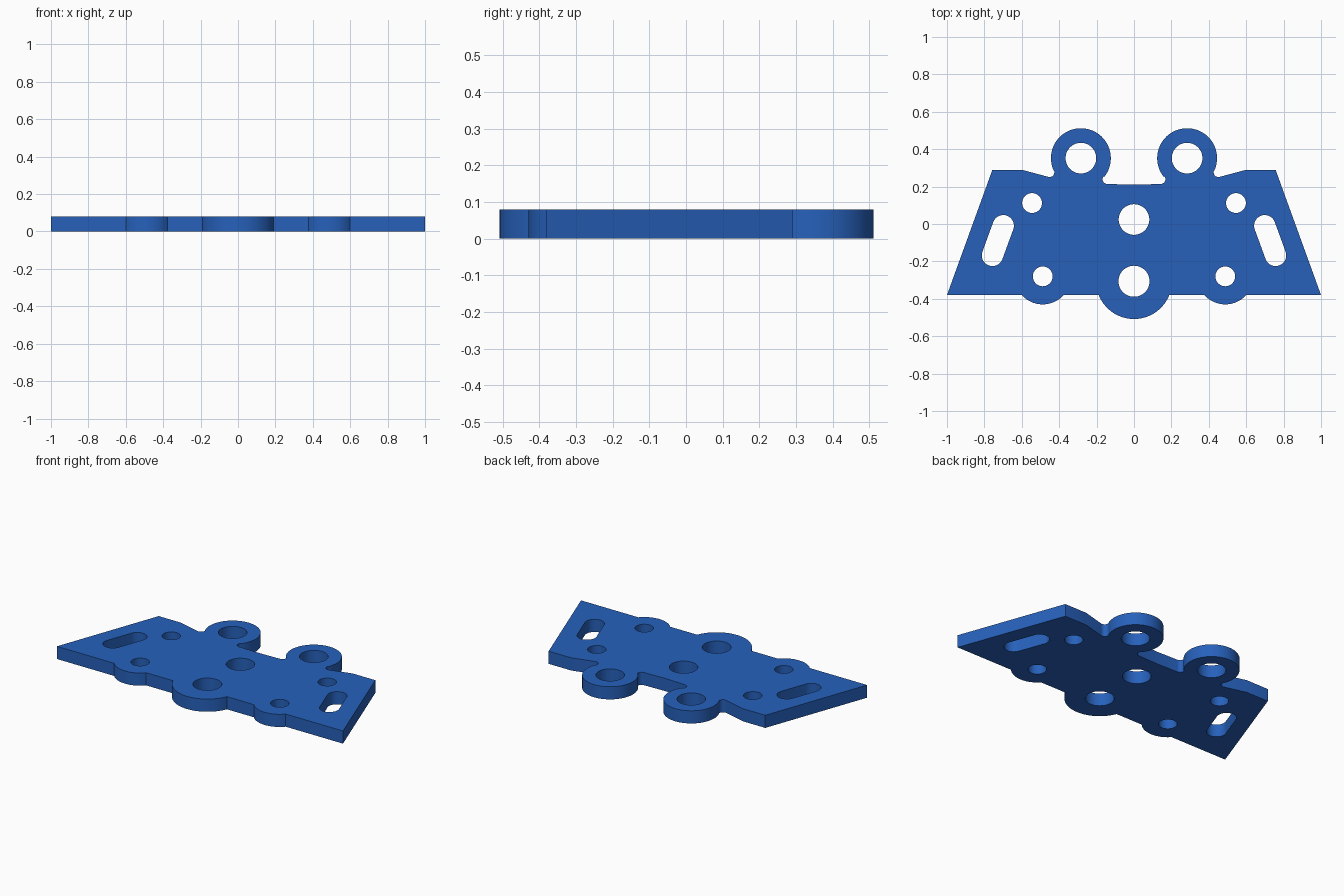
import bpy, bmesh
from math import radians, cos, sin, atan2, degrees, asin

if "Cube" in bpy.data.objects:
    bpy.data.objects.remove(bpy.data.objects["Cube"])

THICK = 0.08


def arc(cx, cy, r, a0, a1, n=16):
    """Points along an arc, angles in degrees."""
    return [(cx + r * cos(radians(a0 + (a1 - a0) * i / n)),
             cy + r * sin(radians(a0 + (a1 - a0) * i / n))) for i in range(n + 1)]


def circle(cx, cy, r, n=48):
    return arc(cx, cy, r, 0, 360, n)[:-1]


def slot(a, b, r):
    t = degrees(atan2(b[1] - a[1], b[0] - a[0]))
    return arc(*b, r, t - 90, t + 90) + arc(*a, r, t + 90, t + 270)


def mirror(pts):
    return [(-x, y) for x, y in pts]


# Right half of the outline, from top centre clockwise to bottom centre
ring = (0.284, 0.352)
inner = (0.143, 0.239)
outer = (0.451, 0.276)
ti = degrees(atan2(ring[1] - inner[1], ring[0] - inner[0]))
to = degrees(atan2(outer[1] - ring[1], outer[0] - ring[0]))
lobe = degrees(asin(0.1 / 0.15))
nose = degrees(asin(0.075 / 0.203))
half = [(0, 0.21)]
half += arc(*inner, 0.025, -90, ti, 8)                   # inner fillet
half += arc(*ring, 0.16, 180 + ti, to, 48)               # ring lug
half += arc(*outer, 0.025, 180 + to, 284, 8)             # outer fillet
half += [(0.6, 0.29), (0.757, 0.29), (1.0, -0.38)]       # wing
half += arc(0.488, -0.28, 0.15, -lobe, lobe - 180, 20)   # small lobe
half += arc(0, -0.305, 0.203, -nose, -90, 20)            # centre lobe
outline = half + mirror(half[1:-1])[::-1]

# Holes: centre pair, then mirrored pairs
holes = [circle(0, 0.024, 0.082), circle(0, -0.306, 0.083)]
for h in (circle(*ring, 0.082), circle(0.545, 0.112, 0.053),
          circle(0.488, -0.28, 0.053),
          slot((0.699, -0.009), (0.757, -0.168), 0.057)):
    holes += [h, mirror(h)]

# Filled, extruded profile
curve = bpy.data.curves.new("plate_profile", 'CURVE')
curve.dimensions = '2D'
curve.fill_mode = 'BOTH'
curve.extrude = THICK / 2
for pts in [outline] + holes:
    s = curve.splines.new('POLY')
    s.points.add(len(pts) - 1)
    for p, (x, y) in zip(s.points, pts):
        p.co = (x, y, 0, 1)
    s.use_cyclic_u = True
plate = bpy.data.objects.new("mounting_plate", curve)
bpy.context.collection.objects.link(plate)
bpy.context.view_layer.objects.active = plate
plate.select_set(True)
bpy.ops.object.convert(target='MESH')
plate = bpy.context.object
plate.name = "mounting_plate"

# Weld the caps to the walls and rest the plate on the ground
bm = bmesh.new()
bm.from_mesh(plate.data)
bmesh.ops.remove_doubles(bm, verts=bm.verts, dist=0.0001)
bmesh.ops.translate(bm, verts=bm.verts, vec=(0, 0, THICK / 2))
bmesh.ops.recalc_face_normals(bm, faces=bm.faces)
bm.to_mesh(plate.data)
bm.free()
bpy.ops.object.shade_smooth_by_angle(angle=radians(25))

# Blue paint
blue = bpy.data.materials.new("blue_paint")
blue.diffuse_color = (0.02, 0.12, 0.5, 1)
blue.use_nodes = True
blue.node_tree.nodes["Principled BSDF"].inputs["Base Color"].default_value = blue.diffuse_color
plate.data.materials.clear()
plate.data.materials.append(blue)
